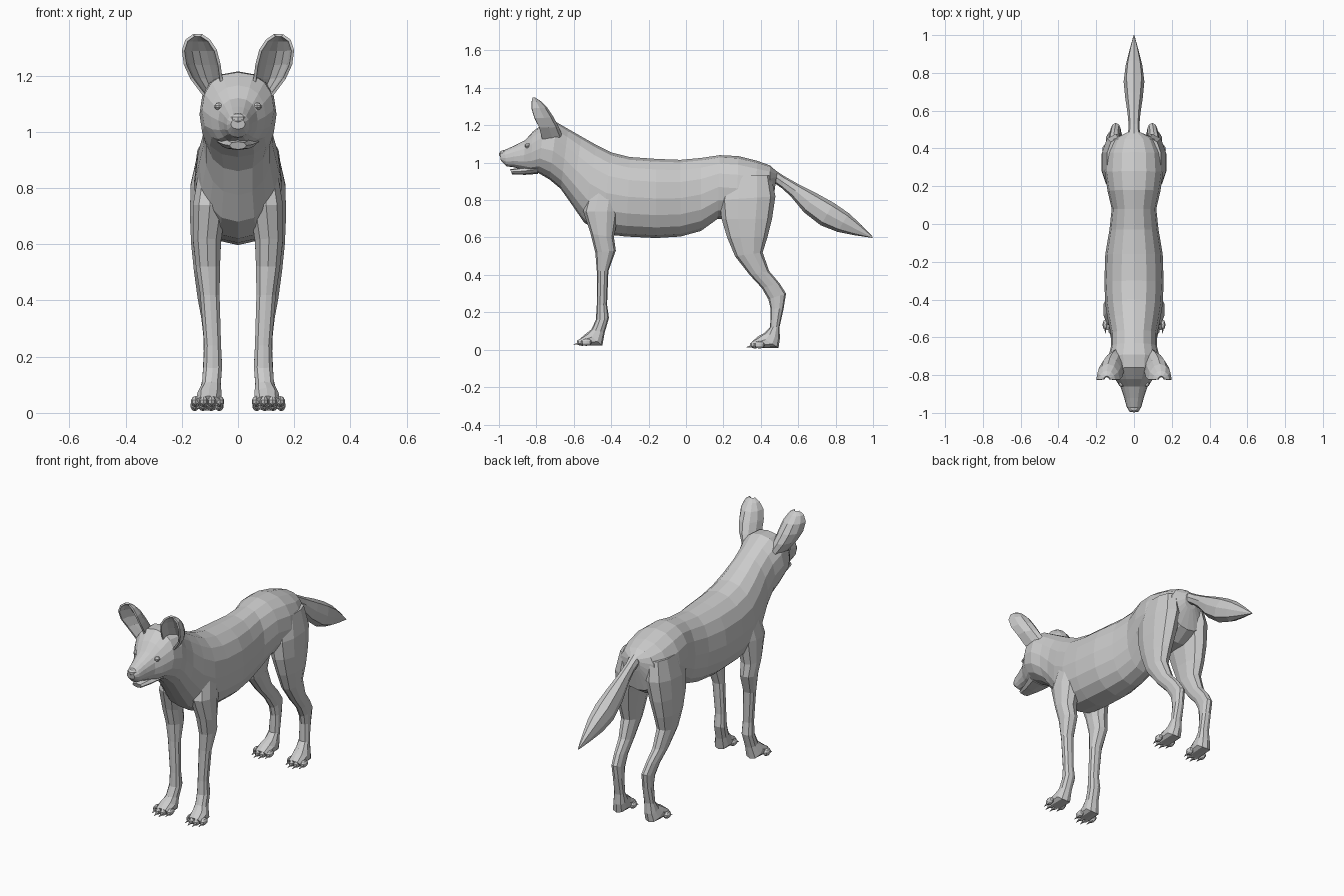
import bpy, bmesh
from math import sin, cos, pi
from mathutils import Matrix, Vector


def finish(bm, name, mirror=False):
    bmesh.ops.recalc_face_normals(bm, faces=bm.faces)
    me = bpy.data.meshes.new(name)
    bm.to_mesh(me)
    bm.free()
    ob = bpy.data.objects.new(name, me)
    bpy.context.collection.objects.link(ob)
    if mirror:
        m = ob.modifiers.new("Mirror", 'MIRROR')
        m.use_axis[0] = True
        m.use_mirror_merge = False
    return ob


def loft(name, rings, n=10, power=0.9, mirror=False):
    """Each ring: (y, z) of one edge, (y, z) of the opposite edge, x centre, half width."""
    bm = bmesh.new()
    rows = []
    for ay, az, by, bz, xc, w in rings:
        row = []
        for i in range(n):
            t = 2 * pi * i / n
            c, s = cos(t), sin(t)
            c = abs(c) ** power * (1 if c > 0 else -1)
            s = abs(s) ** power * (1 if s > 0 else -1)
            row.append(bm.verts.new((xc + w * s,
                                     (ay + by) / 2 + c * (ay - by) / 2,
                                     (az + bz) / 2 + c * (az - bz) / 2)))
        rows.append(row)
    for r, q in zip(rows, rows[1:]):
        for i in range(n):
            j = (i + 1) % n
            bm.faces.new((r[i], r[j], q[j], q[i]))
    bm.faces.new(rows[0])
    bm.faces.new(rows[-1])
    return finish(bm, name, mirror)


def ball(bm, pos, size):
    bmesh.ops.create_uvsphere(bm, u_segments=8, v_segments=5, radius=1,
                              matrix=Matrix.Translation(pos) @ Matrix.Diagonal((*size, 1)))


# Torso, neck and skull in one skin
loft("body", [
    (.488, .95, .475, .86, 0, .04),
    (.45, .985, .45, .74, 0, .115),
    (.38, 1.01, .37, .69, 0, .148),
    (.28, 1.035, .27, .69, 0, .155),
    (.18, 1.04, .17, .70, 0, .14),
    (.08, 1.025, .08, .635, 0, .118),
    (-.03, 1.015, -.03, .605, 0, .13),
    (-.16, 1.02, -.16, .597, 0, .152),
    (-.30, 1.03, -.32, .605, 0, .157),
    (-.40, 1.055, -.45, .62, 0, .152),
    (-.48, 1.095, -.545, .68, 0, .138),
    (-.56, 1.14, -.61, .775, 0, .122),
    (-.63, 1.18, -.67, .86, 0, .122),
    (-.69, 1.215, -.73, .91, 0, .137),
    (-.76, 1.212, -.79, .945, 0, .128),
    (-.82, 1.165, -.83, .945, 0, .098),
    (-.86, 1.12, -.87, .96, 0, .070),
    (-.92, 1.09, -.92, .975, 0, .052),
    (-.97, 1.068, -.96, .98, 0, .040),
    (-.995, 1.045, -.99, 1.01, 0, .025)], n=16)

# Lower jaw
loft("lower_jaw", [
    (-.80, .99, -.79, .94, 0, .075),
    (-.87, .975, -.86, .935, 0, .052),
    (-.94, .965, -.93, .937, 0, .030)], n=8)

# Nose tip and eyes
bm = bmesh.new()
ball(bm, (0, -.975, 1.045), (.028, .025, .022))
finish(bm, "nose")
bm = bmesh.new()
ball(bm, (.068, -.845, 1.09), (.016, .018, .014))
finish(bm, "eyes", mirror=True)

# Large cupped ears: arcs open to the front, stacked upwards
bm = bmesh.new()
rows = []
for z, x0, x1, yf, yb in [(1.13, .05, .12, -.77, -.66), (1.19, .06, .165, -.785, -.685),
                          (1.24, .067, .188, -.81, -.712), (1.29, .08, .195, -.825, -.745),
                          (1.325, .103, .183, -.825, -.78), (1.343, .13, .158, -.822, -.808)]:
    rows.append([bm.verts.new(((x0 + x1) / 2 - cos(pi * i / 6) * (x1 - x0) / 2,
                               yf + (yb - yf) * sin(pi * i / 6), z)) for i in range(7)])
for r, q in zip(rows, rows[1:]):
    for i in range(6):
        bm.faces.new((r[i], r[i + 1], q[i + 1], q[i]))
ears = finish(bm, "ears", mirror=True)
sol = ears.modifiers.new("Thickness", 'SOLIDIFY')
sol.thickness = .01
sol.offset = 0

# Front legs, shoulder to foot
loft("front_legs", [
    (-.51, .88, -.35, .86, .085, .055),
    (-.55, .74, -.36, .74, .10, .063),
    (-.51, .62, -.385, .60, .11, .052),
    (-.485, .52, -.375, .53, .107, .045),
    (-.477, .42, -.415, .42, .10, .036),
    (-.477, .24, -.422, .24, .09, .031),
    (-.482, .16, -.412, .17, .09, .035),
    (-.505, .11, -.435, .09, .095, .035),
    (-.53, .09, -.447, .022, .102, .046),
    (-.565, .06, -.545, .022, .105, .045)], mirror=True)

# Hind legs, thigh to foot
loft("hind_legs", [
    (.22, .93, .455, .93, .085, .06),
    (.18, .80, .478, .82, .095, .077),
    (.19, .70, .46, .70, .108, .066),
    (.22, .60, .435, .60, .115, .054),
    (.262, .50, .41, .52, .115, .044),
    (.34, .40, .445, .42, .11, .035),
    (.405, .33, .50, .355, .103, .029),
    (.44, .27, .535, .30, .097, .028),
    (.452, .22, .522, .22, .095, .028),
    (.45, .12, .50, .12, .097, .031),
    (.42, .09, .502, .06, .10, .038),
    (.39, .075, .495, .01, .105, .045),
    (.355, .045, .375, .008, .108, .043)], mirror=True)

# Toes and claws
for name, y, z, xc in (("front_toes", -.555, .04, .108), ("hind_toes", .37, .026, .11)):
    bm = bmesh.new()
    for k in range(4):
        x = xc + (k - 1.5) * .029
        ty = y if k in (1, 2) else y + .022
        ball(bm, (x, ty, z), (.016, .03, .02))
        bmesh.ops.create_cone(bm, cap_ends=True, segments=5, radius1=.007, radius2=.001, depth=.03,
                              matrix=Matrix.Translation((x, ty - .032, z - .01))
                              @ Matrix.Rotation(pi / 2 + .2, 4, 'X'))
    finish(bm, name, mirror=True)

# Bushy tail tapering to a point
loft("tail", [
    (.455, .975, .46, .90, 0, .035),
    (.53, .925, .51, .865, 0, .028),
    (.61, .88, .56, .82, 0, .034),
    (.70, .835, .63, .735, 0, .046),
    (.79, .785, .72, .665, 0, .055),
    (.87, .73, .81, .63, 0, .044),
    (.94, .665, .90, .612, 0, .024),
    (1.0, .602, .995, .598, 0, .003)], n=8)
